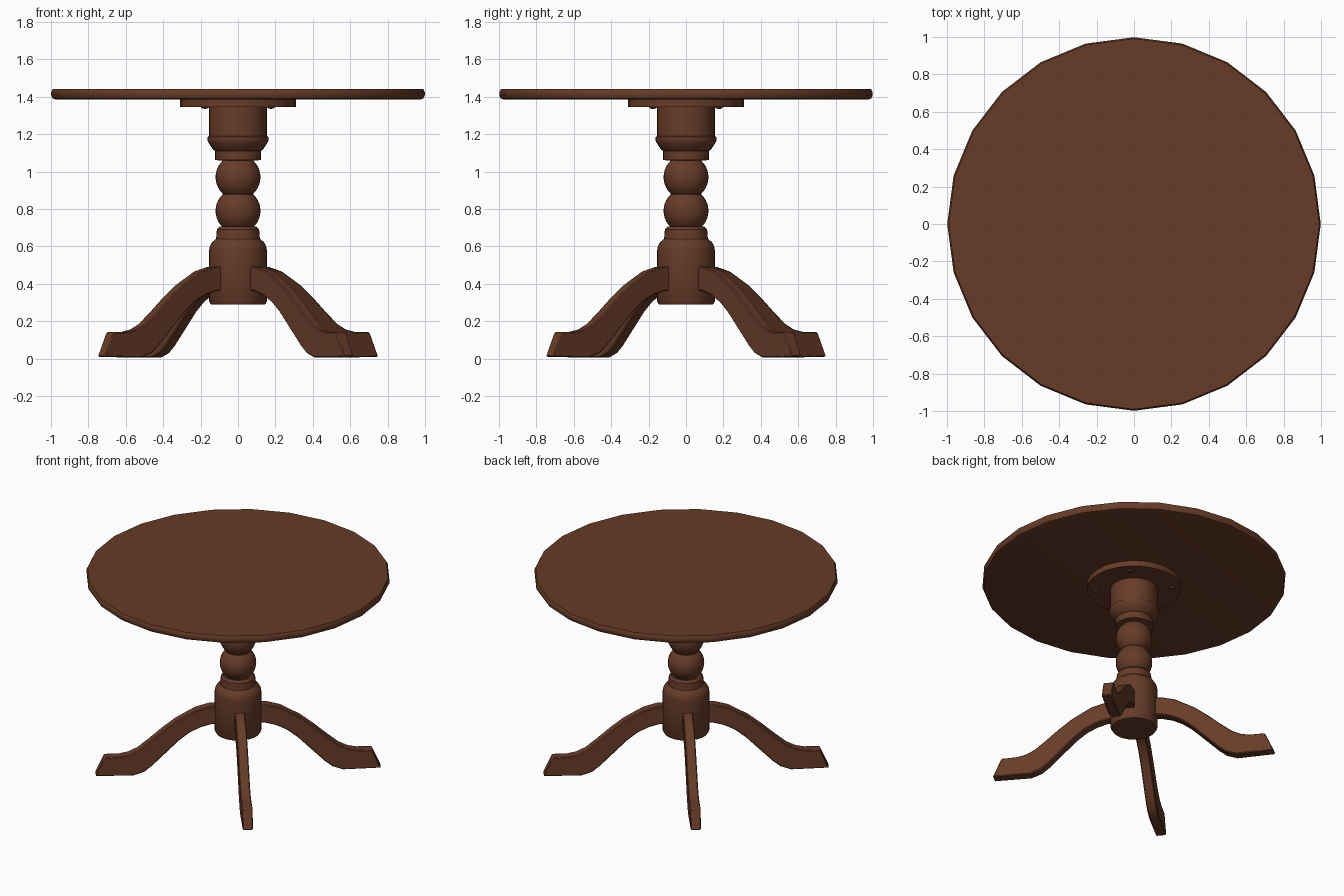
import bpy, bmesh, math
from mathutils import Vector, Matrix

if "Cube" in bpy.data.objects:
    bpy.data.objects.remove(bpy.data.objects["Cube"])

WOOD = (0.135, 0.044, 0.021, 1.0)
wood = bpy.data.materials.new("dark brown wood")
wood.use_nodes = True
wood.diffuse_color = WOOD
bsdf = wood.node_tree.nodes["Principled BSDF"]
bsdf.inputs["Base Color"].default_value = WOOD
bsdf.inputs["Roughness"].default_value = 0.6


def finish(name, bm, angle=35):
    """Turn a bmesh into a shaded wooden object."""
    bmesh.ops.recalc_face_normals(bm, faces=bm.faces)
    mesh = bpy.data.meshes.new(name)
    bm.to_mesh(mesh)
    bm.free()
    mesh.materials.append(wood)
    obj = bpy.data.objects.new(name, mesh)
    bpy.context.collection.objects.link(obj)
    bpy.ops.object.select_all(action="DESELECT")
    obj.select_set(True)
    bpy.context.view_layer.objects.active = obj
    bpy.ops.object.shade_smooth_by_angle(angle=math.radians(angle))
    return obj


def lathe(name, profile, steps, location=(0, 0, 0)):
    """Spin a (radius, height) profile around the z axis."""
    bm = bmesh.new()
    verts = [bm.verts.new((r, 0, z)) for r, z in profile]
    edges = [bm.edges.new(pair) for pair in zip(verts, verts[1:])]
    bmesh.ops.spin(bm, geom=verts + edges, cent=(0, 0, 0), axis=(0, 0, 1),
                   angle=math.tau, steps=steps, use_duplicate=False)
    bmesh.ops.remove_doubles(bm, verts=bm.verts, dist=0.0001)
    obj = finish(name, bm)
    obj.location = location
    return obj


def ball(centre, radius, half_height, count=10):
    """Profile points of a turned ball, bottom to top."""
    limit = math.asin(half_height / radius)
    angles = [limit * (2 * i / count - 1) for i in range(count + 1)]
    return [(radius * math.cos(a), centre + radius * math.sin(a)) for a in angles]


# Round top with a softened rim
lathe("table_top", [(0, 1.385), (0.975, 1.385), (0.99, 1.39), (0.998, 1.405),
                    (0.998, 1.425), (0.99, 1.44), (0, 1.44)], 24)

# Mounting plate and its screws
lathe("mounting_plate", [(0, 1.345), (0.31, 1.345), (0.31, 1.385), (0, 1.385)], 32)
for i in range(4):
    a = math.radians(45 + 90 * i)
    lathe("plate_screw", [(0, 1.335), (0.014, 1.336), (0.024, 1.346), (0, 1.346)], 10,
          (0.25 * math.cos(a), 0.25 * math.sin(a), 0))

# Turned pedestal: hub, two balls and upper column
hub = [(0, 0.29), (0.145, 0.29), (0.154, 0.305), (0.154, 0.58), (0.15, 0.603),
       (0.138, 0.623), (0.117, 0.64), (0.113, 0.69), (0.1, 0.705)]
column = [(0.108, 1.06), (0.122, 1.062), (0.122, 1.11), (0.132, 1.115),
          (0.158, 1.155), (0.164, 1.17), (0.162, 1.185), (0.154, 1.19),
          (0.154, 1.345), (0, 1.345)]
lathe("pedestal", hub + ball(0.79, 0.12, 0.088) + ball(0.97, 0.12, 0.088) + column, 32)

# Four curved legs with flat feet
LEG_TOP = [(0.1, 0.495), (0.19, 0.49), (0.28, 0.465), (0.41, 0.39), (0.5, 0.32),
           (0.58, 0.25), (0.66, 0.185), (0.72, 0.155), (0.78, 0.143), (0.88, 0.142)]
LEG_BOTTOM = [(0.1, 0.365), (0.18, 0.36), (0.25, 0.34), (0.32, 0.305), (0.39, 0.25),
              (0.51, 0.13), (0.57, 0.07), (0.62, 0.03), (0.69, 0.005), (0.94, 0.01)]
HALF_WIDTH = 0.034

for i in range(4):
    bm = bmesh.new()
    rows = [[bm.verts.new((r, y, z)) for r, z in line]
            for line, y in ((LEG_TOP, -HALF_WIDTH), (LEG_TOP, HALF_WIDTH),
                            (LEG_BOTTOM, HALF_WIDTH), (LEG_BOTTOM, -HALF_WIDTH))]
    for k, row in enumerate(rows):
        other = rows[(k + 1) % 4]
        for j in range(len(row) - 1):
            bm.faces.new((row[j], row[j + 1], other[j + 1], other[j]))
    for end in (0, -1):
        bm.faces.new([row[end] for row in rows])
    leg = finish("leg", bm, 30)
    leg.rotation_euler.z = math.radians(39 + 90 * i)
    bevel = leg.modifiers.new("softened edges", "BEVEL")
    bevel.width = 0.006
    bevel.segments = 1
    bevel.limit_method = "ANGLE"
    bevel.angle_limit = math.radians(50)
